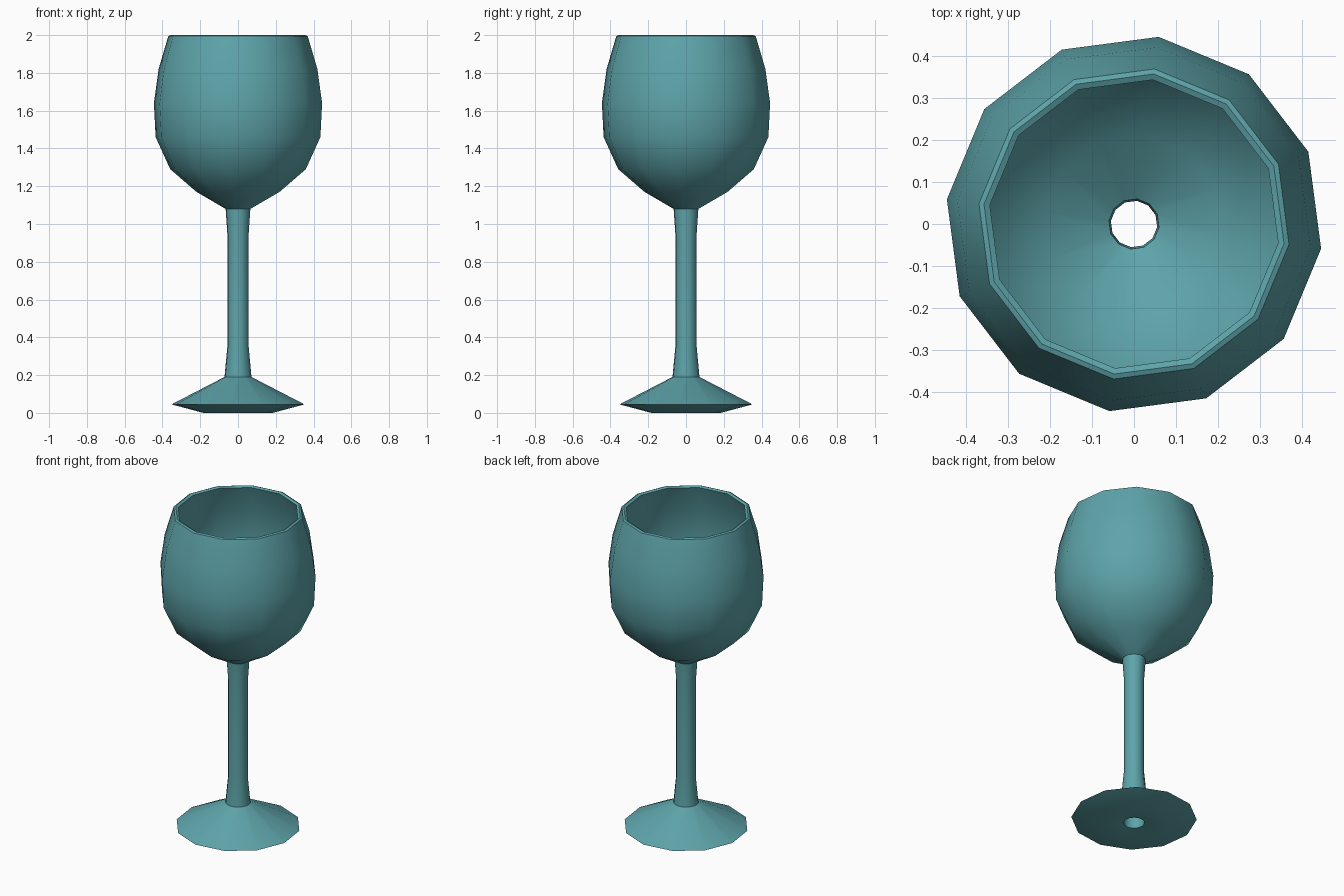
import bpy, bmesh, math
from mathutils import Matrix

if "Cube" in bpy.data.objects:
    bpy.data.objects.remove(bpy.data.objects["Cube"])

SIDES = 12

# Closed (radius, height) profile of the whole glass
outer = [
    (0.06, 0.015), (0.185, 0.0), (0.355, 0.045), (0.072, 0.19),    # foot
    (0.057, 0.35), (0.057, 0.95), (0.066, 1.08),                   # stem
    (0.222, 1.17), (0.362, 1.29), (0.44, 1.46), (0.449, 1.64),     # bowl
    (0.424, 1.82), (0.372, 1.995),
]
inner = [
    (0.36, 2.0), (0.346, 1.993),                                   # rim
    (0.409, 1.82), (0.434, 1.64), (0.425, 1.465), (0.35, 1.30),    # inside of bowl
    (0.213, 1.185), (0.06, 1.09), (0.0555, 0.95), (0.0555, 0.35),  # hollow stem
]
profile = outer + inner

# Turn the profile around the z axis
bm = bmesh.new()
verts = [bm.verts.new((r, 0, z)) for r, z in profile]
edges = [bm.edges.new((v, verts[(i + 1) % len(verts)])) for i, v in enumerate(verts)]
bmesh.ops.spin(bm, geom=verts + edges, cent=(0, 0, 0), axis=(0, 0, 1),
               angle=2 * math.pi, steps=SIDES)
bmesh.ops.remove_doubles(bm, verts=bm.verts, dist=0.0005)
bmesh.ops.rotate(bm, verts=bm.verts, cent=(0, 0, 0),
                 matrix=Matrix.Rotation(math.radians(-7.5), 3, 'Z'))
bmesh.ops.recalc_face_normals(bm, faces=bm.faces)
mesh = bpy.data.meshes.new("wine_glass")
bm.to_mesh(mesh)
bm.free()
glass = bpy.data.objects.new("wine_glass", mesh)
bpy.context.collection.objects.link(glass)

# Teal glass
mat = bpy.data.materials.new("teal_glass")
mat.diffuse_color = (0.11, 0.37, 0.40, 1)
mat.use_nodes = True
mat.node_tree.nodes["Principled BSDF"].inputs["Base Color"].default_value = mat.diffuse_color
mesh.materials.append(mat)

# Smooth walls, sharp rim and foot edge
bpy.context.view_layer.objects.active = glass
glass.select_set(True)
bpy.ops.object.shade_smooth_by_angle(angle=math.radians(50))
